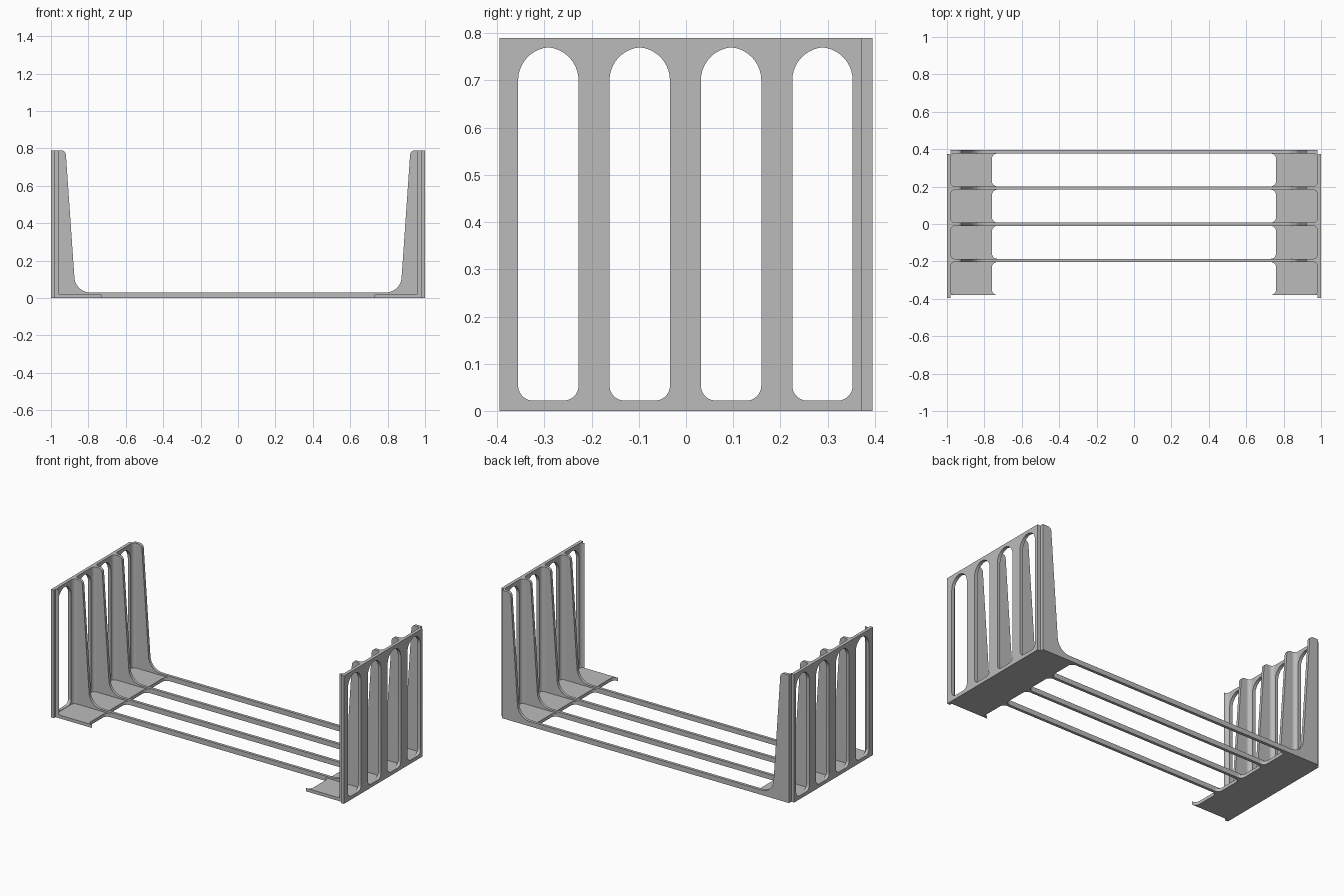
import bpy, bmesh, math
from mathutils import Vector

if "Cube" in bpy.data.objects:
    bpy.data.objects.remove(bpy.data.objects["Cube"], do_unlink=True)

grey = bpy.data.materials.new("neutral_grey")
grey.use_nodes = True
colour = (0.5, 0.5, 0.5, 1)
grey.diffuse_color = colour
grey.node_tree.nodes["Principled BSDF"].inputs["Base Color"].default_value = colour

HEIGHT, WALL, FLOOR = 0.79, 0.98, 0.02
BAY, PITCH, FIRST = 0.176, 0.1935, -0.2915
bay_centres = [FIRST + PITCH * i for i in range(4)]


def arc(cx, cy, r, start, end, steps=10):
    angles = [math.radians(start + (end - start) * i / steps) for i in range(steps + 1)]
    return [(cx + r * math.cos(a), cy + r * math.sin(a)) for a in angles]


def prism(name, loops, axis, low, high, mirror=False):
    """Extrude outlines (first is the border, the rest are holes) along an axis."""
    def place(a, b):
        return {"x": (low, a, b), "y": (a, low, b), "z": (a, b, low)}[axis]

    bm = bmesh.new()
    edges = []
    for loop in loops:
        verts = [bm.verts.new(place(a, b)) for a, b in loop]
        if len(loops) == 1:
            bm.faces.new(verts)
        else:
            edges += [bm.edges.new((v, verts[i - 1])) for i, v in enumerate(verts)]
    if edges:
        bmesh.ops.triangle_fill(bm, edges=edges, use_beauty=True)
    shift = Vector([high - low if c == axis else 0 for c in "xyz"])
    grown = bmesh.ops.extrude_face_region(bm, geom=bm.faces[:], use_keep_orig=True)
    top = [g for g in grown["geom"] if isinstance(g, bmesh.types.BMVert)]
    bmesh.ops.translate(bm, verts=top, vec=shift)
    bmesh.ops.recalc_face_normals(bm, faces=bm.faces[:])
    mesh = bpy.data.meshes.new(name)
    bm.to_mesh(mesh)
    bm.free()
    mesh.materials.append(grey)
    mesh.shade_smooth()
    mesh.set_sharp_from_angle(angle=math.radians(30))
    obj = bpy.data.objects.new(name, mesh)
    bpy.context.collection.objects.link(obj)
    if mirror:
        obj.modifiers.new("both_ends", "MIRROR")
    return obj


def slot(y):
    """Slot with rounded bottom corners and a slightly pointed arch."""
    half, low, spring, r, d = 0.064, 0.022, 0.70, 0.032, 0.0063
    apex = math.degrees(math.acos(d / (half + d)))
    right = arc(y - d, spring, half + d, 0, apex)
    left = arc(y + d, spring, half + d, 180 - apex, 180)
    return (right + left[1:]
            + arc(y - half + r, low + r, r, 180, 270)
            + arc(y + half - r, low + r, r, 270, 360))


# Slotted end walls
border = [(-0.395, 0), (0.373, 0), (0.373, HEIGHT), (-0.395, HEIGHT)]
prism("end_wall", [border] + [slot(y) for y in bay_centres], "x", WALL, 1.0, mirror=True)

# U-shaped ribs behind each bay
side = ([(WALL, 0), (WALL, HEIGHT)]
        + arc(0.945, 0.765, 0.025, 90, 180)
        + arc(0.79, 0.115, 0.085, 0, -90))
rib_outline = side + [(-x, z) for x, z in reversed(side)]
for i, y in enumerate(bay_centres):
    back = 0.395 if i == 3 else y + PITCH - BAY / 2
    prism(f"rib_{i + 1}", [rib_outline], "y", y + BAY / 2, back)

# Floor panels with flared inner corners, and coves where walls meet ribs
for i, y in enumerate(bay_centres):
    lo, hi, r = y - BAY / 2, y + BAY / 2, 0.03
    inner = arc(0.73, hi - r, r, 90, 0) + arc(0.73, lo + r, r, 0, -90)
    prism(f"floor_panel_{i + 1}", [[(WALL, lo), (WALL, hi)] + inner], "z", 0, FLOOR, mirror=True)
    c = 0.022
    for label, edge, s in (("front", lo, 1), ("back", hi, -1)):
        cove = [(WALL, edge)] + arc(WALL - c, edge + s * c, c, -90 * s, 0, 8)
        prism(f"{label}_cove_{i + 1}", [cove], "z", FLOOR, HEIGHT, mirror=True)

# Strip of floor under the end walls
prism("wall_foot", [[(WALL, -0.376), (1.0, -0.376), (1.0, 0.373), (WALL, 0.373)]],
      "z", 0, FLOOR, mirror=True)
